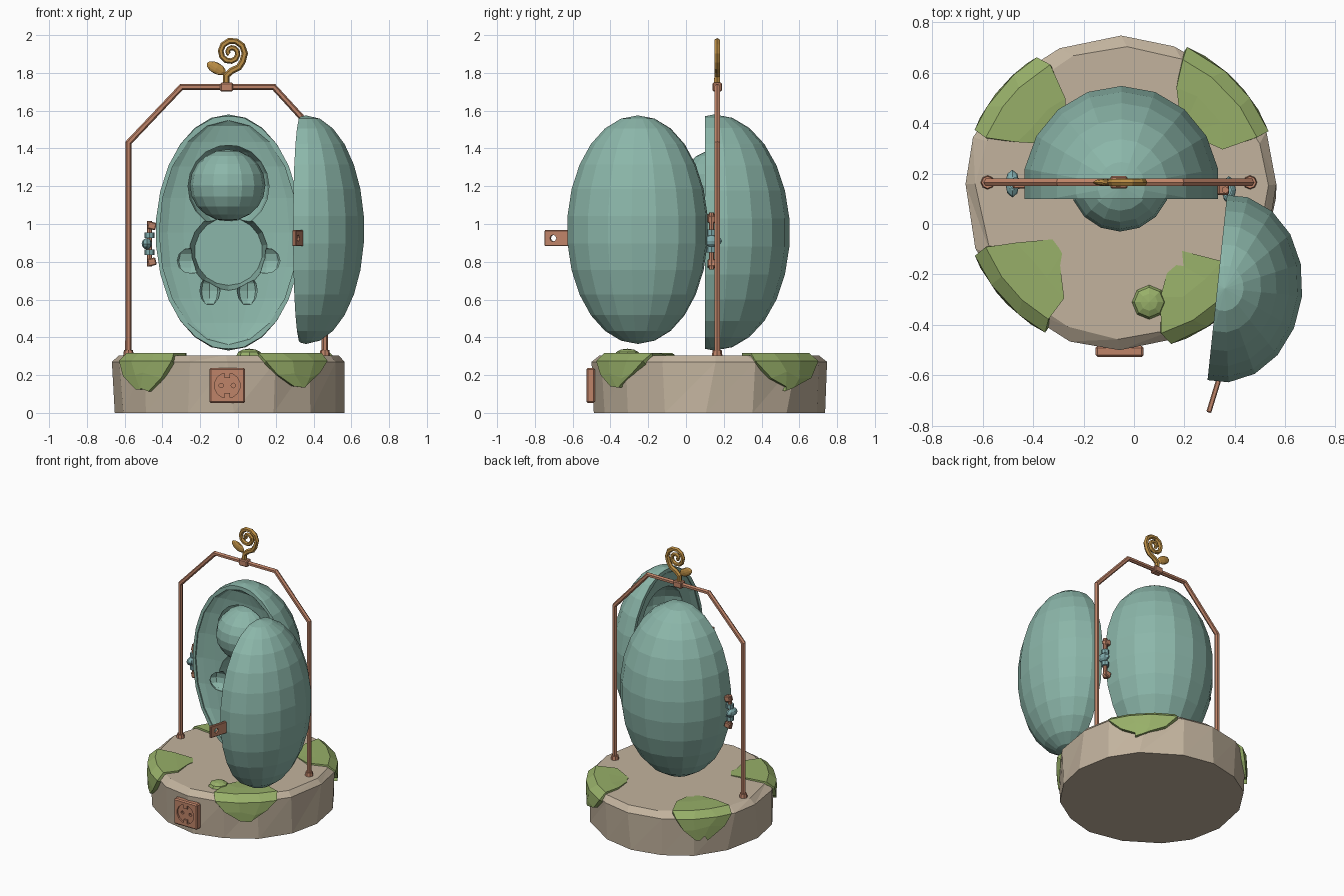
import bpy, bmesh, math, random
from mathutils import Matrix, Vector, Euler

random.seed(4)
if "Cube" in bpy.data.objects:
    bpy.data.objects.remove(bpy.data.objects["Cube"])


def material(name, rgb):
    m = bpy.data.materials.new(name)
    m.use_nodes = True
    m.diffuse_color = (*rgb, 1)
    node = m.node_tree.nodes["Principled BSDF"]
    node.inputs["Base Color"].default_value = (*rgb, 1)
    node.inputs["Roughness"].default_value = 0.8
    return m


TEAL = material("teal", (0.26, 0.47, 0.40))
BLUE = material("blue_teal", (0.22, 0.42, 0.43))
STONE = material("stone", (0.54, 0.45, 0.34))
MOSS = material("moss_green", (0.31, 0.43, 0.14))
COPPER = material("copper", (0.52, 0.23, 0.14))
GOLD = material("gold", (0.50, 0.27, 0.06))


def finish(name, bm, mat, matrix=None):
    bmesh.ops.recalc_face_normals(bm, faces=bm.faces)
    me = bpy.data.meshes.new(name)
    bm.to_mesh(me)
    bm.free()
    me.materials.append(mat)
    ob = bpy.data.objects.new(name, me)
    if matrix:
        ob.matrix_world = matrix
    bpy.context.collection.objects.link(ob)
    return ob


def place(loc, rot=(0, 0, 0), size=(1, 1, 1)):
    return Matrix.LocRotScale(Vector(loc), Euler(rot), Vector(size))


def ball(name, mat, loc, size, rot=(0, 0, 0), seg=16, rings=10):
    bm = bmesh.new()
    bmesh.ops.create_uvsphere(bm, u_segments=seg, v_segments=rings, radius=1, matrix=place(loc, rot, size))
    return finish(name, bm, mat)


def box(name, mat, loc, size, rot=(0, 0, 0), bevel=0.0):
    bm = bmesh.new()
    bmesh.ops.create_cube(bm, size=1, matrix=place(loc, rot, size))
    if bevel:
        bmesh.ops.bevel(bm, geom=bm.edges[:], offset=bevel, segments=1, affect='EDGES')
    return finish(name, bm, mat)


def rod(name, mat, loc, r1, r2, depth, rot=(0, 0, 0), seg=10):
    bm = bmesh.new()
    bmesh.ops.create_cone(bm, cap_ends=True, segments=seg, radius1=r1, radius2=r2,
                          depth=depth, matrix=place(loc, rot))
    return finish(name, bm, mat)


def bake(ob):
    """Apply modifiers, or turn a curve into a mesh object."""
    bpy.context.view_layer.update()
    dg = bpy.context.evaluated_depsgraph_get()
    me = bpy.data.meshes.new_from_object(ob.evaluated_get(dg))
    name, mw, mats = ob.name, ob.matrix_world.copy(), list(ob.data.materials)
    bpy.data.objects.remove(ob)
    if not me.materials:
        for m in mats:
            me.materials.append(m)
    new = bpy.data.objects.new(name, me)
    new.matrix_world = mw
    bpy.context.collection.objects.link(new)
    return new


def carve(ob, cutters):
    for c in cutters:
        c.hide_render = True
        mod = ob.modifiers.new("cut", 'BOOLEAN')
        mod.operation, mod.solver, mod.object = 'DIFFERENCE', 'EXACT', c
    ob = bake(ob)
    for c in cutters:
        bpy.data.objects.remove(c)
    return ob


def tube(name, mat, points, radius, taper=1.0):
    cu = bpy.data.curves.new(name, 'CURVE')
    cu.dimensions = '3D'
    cu.bevel_depth, cu.bevel_resolution, cu.use_fill_caps = radius, 1, True
    sp = cu.splines.new('POLY')
    sp.use_smooth = False
    sp.points.add(len(points) - 1)
    for i, p in enumerate(points):
        sp.points[i].co = (*p, 1)
        sp.points[i].radius = 1 + (taper - 1) * i / (len(points) - 1)
    cu.materials.append(mat)
    ob = bpy.data.objects.new(name, cu)
    bpy.context.collection.objects.link(ob)
    return bake(ob)


# Stone base: faceted drum with a chamfered top edge
CX, CY = -0.05, 0.125
bm = bmesh.new()
loops = []
for r, z in ((0.615, 0), (0.628, 0.27), (0.585, 0.305)):
    loop = []
    for i in range(16):
        a = math.tau * i / 16 + random.uniform(-0.06, 0.06)
        k = r - random.uniform(0, 0.015)
        loop.append(bm.verts.new((CX + k * math.cos(a), CY + k * math.sin(a), z)))
    loops.append(loop)
for lo, hi in zip(loops, loops[1:]):
    for i in range(16):
        j = (i + 1) % 16
        bm.faces.new((lo[i], lo[j], hi[j]))
        bm.faces.new((lo[i], hi[j], hi[i]))
bm.faces.new(loops[0])
bm.faces.new(loops[-1])
finish("stone_base", bm, STONE)


# Moss patches draped over the rim: rows of radius, height, half width in degrees
ROWS = ((0.36, 0.309, 7), (0.46, 0.317, 19), (0.58, 0.317, 21),
        (0.632, 0.275, 20), (0.634, 0.2, 13), (0.63, 0.13, 4))


def moss(name, angle, wide):
    bm = bmesh.new()
    grid = []
    for r, z, w in ROWS:
        row = []
        for c in (-1, -0.35, 0.35, 1):
            a = math.radians(angle + c * w * wide + random.uniform(-2, 2))
            k = r + (random.uniform(-0.03, 0.03) if r < 0.5 else 0)
            dz = random.uniform(-0.02, 0.02) if z < 0.25 else 0
            row.append(bm.verts.new((CX + k * math.cos(a), CY + k * math.sin(a), z + dz)))
        grid.append(row)
    for p, q in zip(grid, grid[1:]):
        for c in range(3):
            bm.faces.new((p[c], p[c + 1], q[c + 1], q[c]))
    ob = finish(name, bm, MOSS)
    mod = ob.modifiers.new("thickness", 'SOLIDIFY')
    mod.thickness, mod.offset = 0.03, -1
    bake(ob)


for label, ang, wide in (("back_right", 139, 0.9), ("back_left", 43, 1.05),
                         ("front_right", 222, 0.95), ("front_left", 308, 1.0)):
    moss("moss_" + label, ang, wide)
ball("moss_clump", MOSS, (0.06, -0.31, 0.305), (0.068, 0.068, 0.035), seg=8, rings=6)


# Pod halves: half an ellipsoid with a shallow dish and two hollows in its flat side
def pod_half(name, size, offset, matrix, head, body):
    bm = bmesh.new()
    bmesh.ops.create_uvsphere(bm, u_segments=18, v_segments=13, radius=1,
                              matrix=place((0, offset, 0), size=size))
    cut = bmesh.ops.bisect_plane(bm, geom=bm.verts[:] + bm.edges[:] + bm.faces[:], dist=1e-5,
                                 plane_co=(0, 0, 0), plane_no=(0, -1, 0), clear_outer=True)
    bmesh.ops.holes_fill(bm, edges=[e for e in bm.edges if e.is_boundary])
    ob = finish(name, bm, TEAL)
    cutters = [
        ball("cut_dish", TEAL, (0, 0, 0), (size[0] * 0.95, 0.06, size[2] * 0.95), seg=18),
        ball("cut_head", TEAL, (0, head[0], 0.245), (head[1],) * 3),
        rod("cut_body", TEAL, (0, body / 2, -0.1), 0.215, 0.18, body, (-math.pi / 2, 0, 0), 18)]
    for s in (-1, 1):
        cutters.append(ball("cut_arm", TEAL, (s * 0.2, 0.06, -0.15), (0.09, 0.05, 0.07), seg=8, rings=6))
        cutters.append(ball("cut_foot", TEAL, (s * 0.1, 0.06, -0.31), (0.06, 0.05, 0.08), seg=8, rings=6))
    ob = carve(ob, cutters)
    ob.matrix_world = matrix
    return ob


pod_half("back_pod_half", (0.392, 0.4, 0.625), 0.05, place((CX, 0.1, 0.955)), (0.08, 0.222), 0.2)
pod_half("open_pod_door", (0.377, 0.31, 0.605), 0.03,
         place((0.33, -0.252, 0.97), (0, 0, math.radians(-96))), (0.0, 0.21), 0.14)
ball("pod_core_ball", TEAL, (-0.055, 0.17, 1.205), (0.2, 0.2, 0.19))

# Latch tab on the door edge, with a hole
turn = math.radians(-17)
latch = box("door_latch", COPPER, (0.318, -0.675, 0.925), (0.02, 0.15, 0.085), (0, 0, turn), 0.004)
carve(latch, [rod("cut_hole", COPPER, (0.307, -0.7, 0.925), 0.018, 0.018, 0.2, (0, math.pi / 2, turn), 8)])


# Hinge and catch: copper pin and straps with coloured knuckles
def hinge(name, x, y, z, height, side):
    rod(name + "_pin", COPPER, (x, y, z), 0.014, 0.014, height, seg=8)
    for s in (-1, 1):
        box(name + "_strap", COPPER, (x - side * 0.012, y, z + s * height * 0.4),
            (0.045, 0.04, 0.04), (0, s * 0.25, 0), 0.005)
        rod(name + "_knuckle", BLUE, (x, y, z + s * 0.045), 0.026, 0.026, 0.03, seg=8)
    ball(name + "_knob", BLUE, (x + side * 0.014, y, z), (0.028, 0.055, 0.03), seg=8, rings=6)


hinge("side_catch", -0.468, 0.16, 0.895, 0.24, -1)
hinge("door_hinge", 0.362, 0.135, 0.91, 0.3, 1)

# Arched hanging frame with feet and a clamp
FY = 0.165
path = [(-0.58, 0.3), (-0.58, 1.43), (-0.3, 1.725), (0.19, 1.725), (0.46, 1.43), (0.46, 0.3)]
tube("hanging_frame", COPPER, [(x, FY, z) for x, z in path], 0.017)
for x in (-0.58, 0.46):
    rod("frame_foot", COPPER, (x, FY, 0.317), 0.028, 0.024, 0.03, seg=8)
box("frame_clamp", COPPER, (-0.06, FY, 1.725), (0.068, 0.05, 0.046), bevel=0.006)

# Curled finial with a leaf
curl = [(-0.062, 1.74), (-0.062, 1.785), (-0.035, 1.81), (0.005, 1.83)]
for i in range(19):
    a = -0.65 + i * 0.6
    r = 0.077 - i * 0.0036
    curl.append((-0.037 + r * math.cos(a), 1.907 + r * math.sin(a)))
tube("curled_finial", GOLD, [(x, FY, z) for x, z in curl], 0.018, 0.7)
ball("finial_leaf", GOLD, (-0.115, FY, 1.825), (0.056, 0.014, 0.03), (0, 0.5, 0), seg=8, rings=6)

# Socket plate on the front of the base
PX, PZ, PY = -0.057, 0.145, -0.505
quarter = (math.pi / 2, 0, 0)
plate = box("socket_plate", COPPER, (PX, PY, PZ), (0.19, 0.045, 0.185), bevel=0.008)
plate = carve(plate, [rod("cut_well", COPPER, (PX, PY - 0.022, PZ), 0.068, 0.068, 0.024, quarter, 14)])
carve(plate, [rod("cut_pin", COPPER, (PX + s * 0.032, PY - 0.01, PZ), 0.012, 0.012, 0.03, quarter, 8)
              for s in (-1, 1)])
for s in (-1, 1):
    box("socket_tab", COPPER, (PX, PY - 0.015, PZ + s * 0.055), (0.03, 0.014, 0.028))
